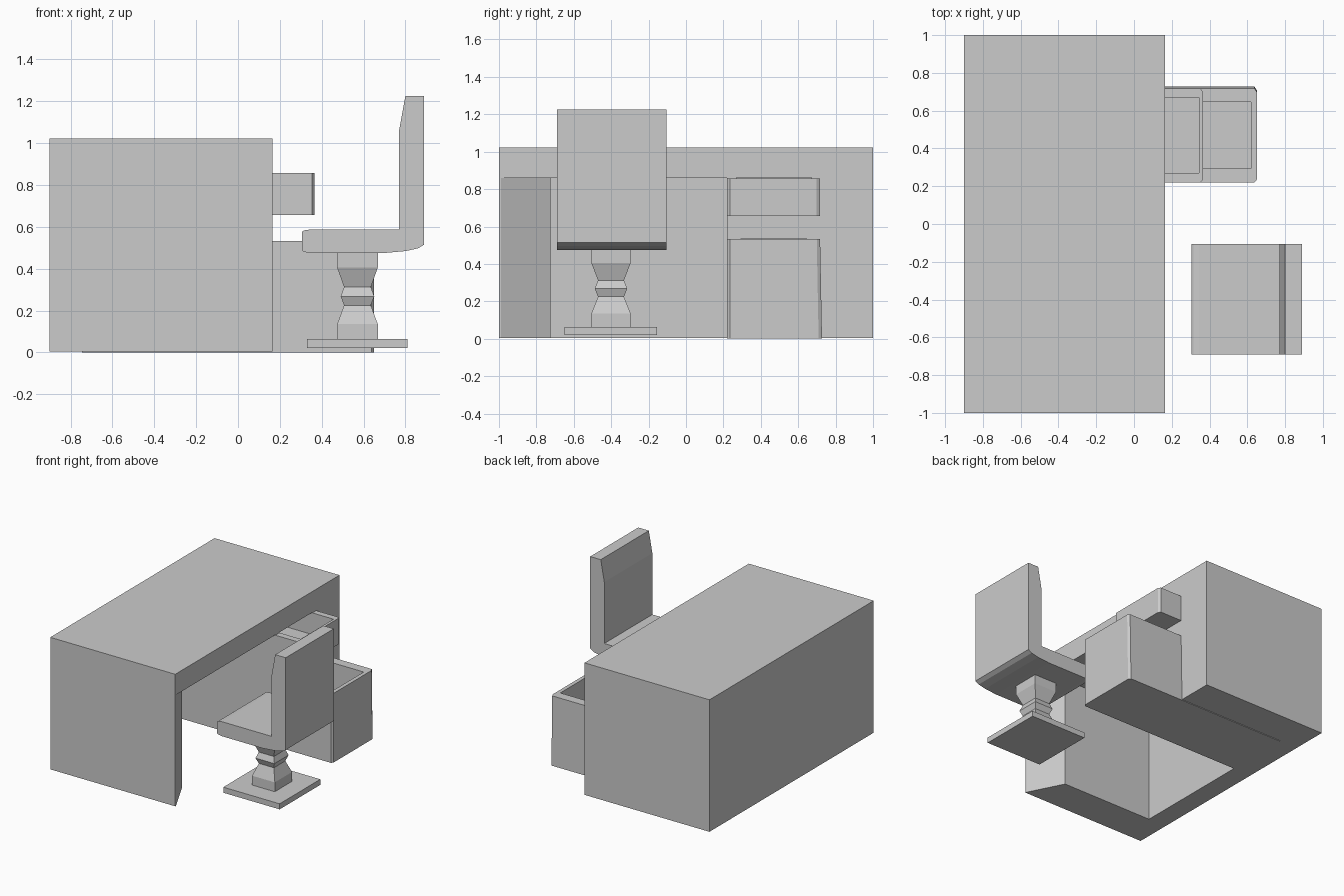
import bpy, bmesh
from mathutils import Vector

if "Cube" in bpy.data.objects:
    bpy.data.objects.remove(bpy.data.objects["Cube"])

grey = bpy.data.materials.new("plain grey")
grey.diffuse_color = (0.6, 0.6, 0.6, 1)
grey.use_nodes = True
grey.node_tree.nodes["Principled BSDF"].inputs["Base Color"].default_value = grey.diffuse_color


def loft(name, rings):
    """Closed solid through rings holding equal numbers of points."""
    bm = bmesh.new()
    vs = [[bm.verts.new(p) for p in r] for r in rings]
    n = len(vs[0])
    for a, b in zip(vs, vs[1:]):
        for i in range(n):
            bm.faces.new((a[i], a[(i + 1) % n], b[(i + 1) % n], b[i]))
    bm.faces.new(vs[0][::-1])
    bm.faces.new(vs[-1])
    bmesh.ops.recalc_face_normals(bm, faces=bm.faces)
    me = bpy.data.meshes.new(name)
    bm.to_mesh(me)
    bm.free()
    me.materials.append(grey)
    ob = bpy.data.objects.new(name, me)
    bpy.context.collection.objects.link(ob)
    return ob


def prism(name, plan, z0, z1):
    return loft(name, [[(x, y, z) for x, y in plan] for z in (z0, z1)])


def box(name, x0, x1, y0, y1, z0, z1):
    return prism(name, [(x0, y0), (x1, y0), (x1, y1), (x0, y1)], z0, z1)


def cut(ob, cutter):
    cutter.hide_render = True
    cutter.hide_set(True)
    m = ob.modifiers.new("cut", 'BOOLEAN')
    m.operation = 'DIFFERENCE'
    m.solver = 'EXACT'
    m.object = cutter


# Desk body with a knee space flaring at the left leg
desk = box("desk_body", -0.9, 0.165, -1, 1, 0.005, 1.022)
knee = prism("knee_space_cutter",
             [(0.2, -1.05), (0.165, -0.99), (0.03, -0.725), (-0.747, -0.725),
              (-0.747, 0.22), (0.2, 0.22)], -0.1, 0.86)
cut(desk, knee)


# Open drawers, hollow from above, with softened front corners
def drawer(name, front, z0, z1, y_low, y_high, hollow):
    def ring(z, y1):
        return [(-0.745, 0.22, z), (front - 0.012, 0.22, z),
                (front, 0.235, z), (front, y1 - 0.018, z),
                (front - 0.012, y1, z), (-0.745, y1, z)]
    ob = loft(name, [ring(z0, y_low), ring(z1, y_high)])
    x1, ya, yb, floor = hollow
    inner = box(name + "_hollow_cutter", -0.6, x1, ya, yb, floor, z1 + 0.004)
    cut(ob, inner)
    cut(desk, inner)


drawer("lower_drawer", 0.65, 0.0, 0.533, 0.727, 0.717,
       (0.62, 0.295, 0.645, 0.08))
drawer("upper_drawer", 0.365, 0.657, 0.857, 0.717, 0.717,
       (0.345, 0.27, 0.67, 0.69))

# Chair seat and backrest as one side profile
side = [(0.305, 0.488), (0.315, 0.48), (0.345, 0.475), (0.70, 0.475),
        (0.80, 0.484), (0.86, 0.497), (0.89, 0.515), (0.89, 1.225),
        (0.80, 1.225), (0.77, 1.06), (0.77, 0.587), (0.345, 0.587),
        (0.315, 0.583), (0.305, 0.575)]
loft("chair_seat_and_back", [[(x, y, z) for x, z in side] for y in (-0.69, -0.105)])

# Square turned chair column
column = [(1.0, 0.06), (1.0, 0.135), (0.66, 0.225), (0.83, 0.268),
          (0.66, 0.312), (1.0, 0.405), (1.0, 0.48)]
corners = [(-1, -1), (1, -1), (1, 1), (-1, 1)]
loft("chair_column", [[(0.571 + 0.097 * s * a, -0.401 + 0.105 * s * b, z)
                       for a, b in corners] for s, z in column])

# Chair foot plate
box("chair_foot", 0.33, 0.81, -0.65, -0.155, 0.02, 0.063)
